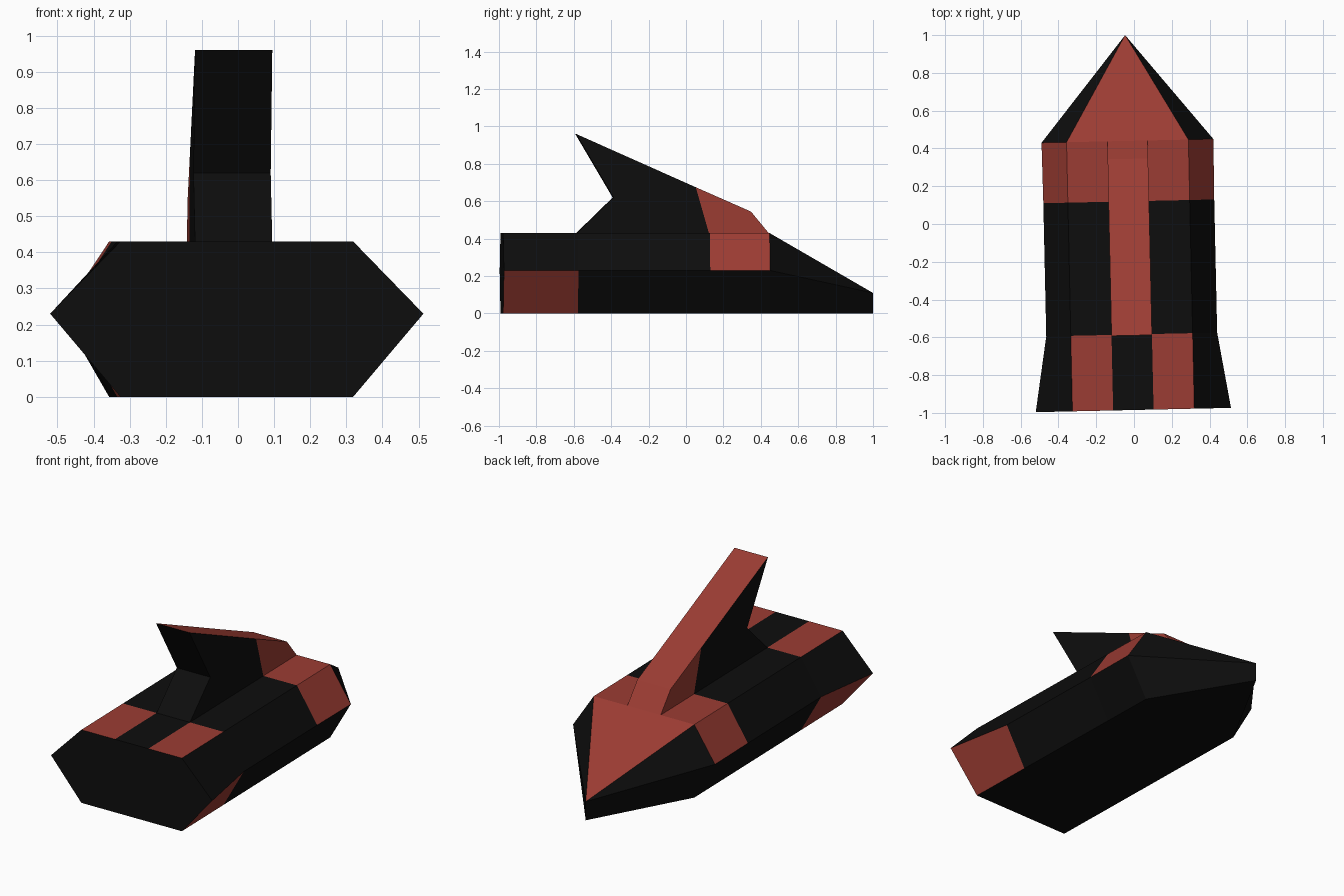
import bpy
import bmesh

cube = bpy.data.objects.get("Cube")
if cube:
    bpy.data.objects.remove(cube, do_unlink=True)


def make_material(name, colour):
    mat = bpy.data.materials.new(name)
    mat.use_nodes = True
    mat.diffuse_color = colour
    mat.node_tree.nodes["Principled BSDF"].inputs["Base Color"].default_value = colour
    return mat


BLACK, RED = 0, 1
MATERIALS = [make_material("black", (0.004, 0.004, 0.004, 1)),
             make_material("brick_red", (0.33, 0.045, 0.033, 1))]

HEADING = 0.022          # the whole craft is turned slightly
OFFSET_X = -0.025
DECK, WAIST = 0.43, 0.23  # heights of the deck and widest line
DECK_HALF, FIN_HALF = 0.3225, 0.107


def finish(bm, name):
    bmesh.ops.recalc_face_normals(bm, faces=bm.faces)
    mesh = bpy.data.meshes.new(name)
    bm.to_mesh(mesh)
    bm.free()
    for mat in MATERIALS:
        mesh.materials.append(mat)
    obj = bpy.data.objects.new(name, mesh)
    bpy.context.collection.objects.link(obj)
    obj.location.x = OFFSET_X
    obj.rotation_euler.z = HEADING
    return obj


def add_face(bm, verts, colour):
    bm.faces.new(verts).material_index = colour


# Hull: six-sided sections joined along the length, deck split into three strips
def build_hull():
    bm = bmesh.new()
    stations = [(-0.985, 0.517), (-0.585, 0.4525), (0.12, 0.4525), (0.44, 0.455)]
    rings = []
    for y, half in stations:
        outline = [(-DECK_HALF, DECK), (-FIN_HALF, DECK), (FIN_HALF, DECK),
                   (DECK_HALF, DECK), (half, WAIST), (DECK_HALF, 0),
                   (-DECK_HALF, 0), (-half, WAIST)]
        rings.append([bm.verts.new((x, y, z)) for x, z in outline])

    # Strips: 0-2 deck, 3 and 7 upper sides, 4 and 6 lower sides, 5 underside
    red_strips = [{0, 2, 4, 6}, set(), {0, 2, 3, 7}]
    for bay, (a, b) in enumerate(zip(rings, rings[1:])):
        for i in range(8):
            if i == 1 and bay > 0:
                continue  # open under the fin
            j = (i + 1) % 8
            add_face(bm, (a[i], a[j], b[j], b[i]),
                     RED if i in red_strips[bay] else BLACK)
    add_face(bm, rings[0], BLACK)

    # Wedge nose with a short upright edge
    tip_top = bm.verts.new((0, 1, 0.11))
    tip_low = bm.verts.new((0, 1, 0))
    end = rings[-1]
    for i in range(8):
        j = (i + 1) % 8
        if i in (4, 6):
            top_first = (tip_low, tip_top) if i == 4 else (tip_top, tip_low)
            add_face(bm, (end[i], end[j], *top_first), BLACK)
        else:
            tip = tip_low if i == 5 else tip_top
            add_face(bm, (end[i], end[j], tip), RED if i < 3 else BLACK)
    return finish(bm, "hull")


# Fin: side profile swept across its width, open where it meets the deck
def build_fin():
    bm = bmesh.new()
    profile = [(0.12, DECK), (0.44, DECK), (0.345, 0.545), (0.05, 0.675),
               (-0.59, 0.96), (-0.39, 0.62), (-0.585, DECK)]
    left, right = ([bm.verts.new((x, y, z)) for y, z in profile]
                   for x in (FIN_HALF, -FIN_HALF))
    for side in (left, right):
        add_face(bm, side[:4], RED)                  # front cheek
        add_face(bm, [side[0]] + side[3:], BLACK)    # rear blade
    for i in range(1, 6):
        add_face(bm, (left[i], left[i + 1], right[i + 1], right[i]),
                 RED if i < 4 else BLACK)
    return finish(bm, "fin")


build_hull()
build_fin()
